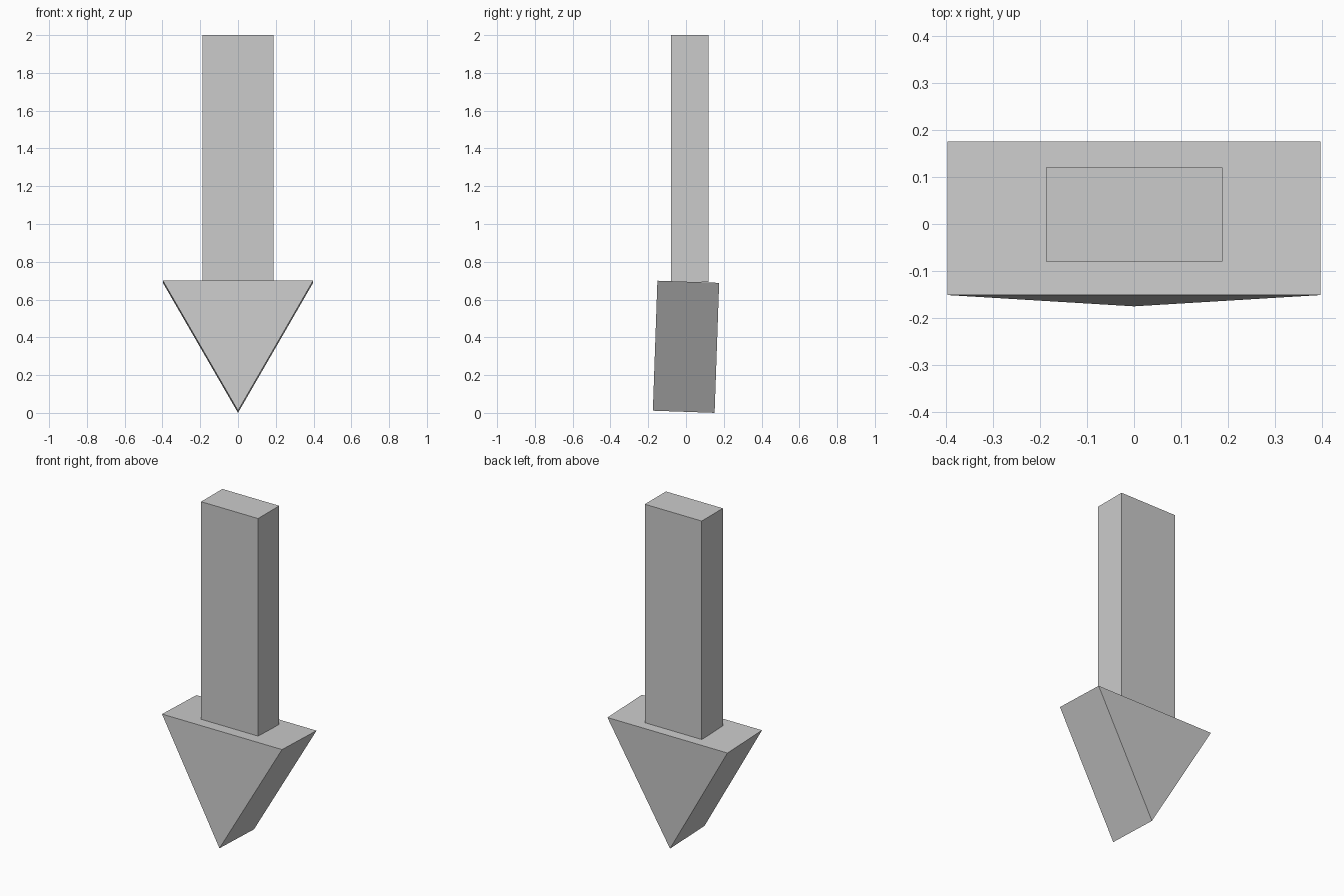
import bpy, bmesh, math
from mathutils import Matrix

if "Cube" in bpy.data.objects:
    bpy.data.objects.remove(bpy.data.objects["Cube"])


def prism(name, profile, depth, matrix):
    """Extrude an x-z outline along y, centred on y = 0, then place it."""
    bm = bmesh.new()
    face = bm.faces.new([bm.verts.new((x, -depth / 2, z)) for x, z in profile])
    ext = bmesh.ops.extrude_face_region(bm, geom=[face], use_keep_orig=True)
    for v in ext["geom"]:
        if isinstance(v, bmesh.types.BMVert):
            v.co.y += depth
    bmesh.ops.transform(bm, matrix=matrix, verts=bm.verts)
    bmesh.ops.recalc_face_normals(bm, faces=bm.faces)
    mesh = bpy.data.meshes.new(name)
    bm.to_mesh(mesh)
    bm.free()
    obj = bpy.data.objects.new(name, mesh)
    bpy.context.collection.objects.link(obj)
    return obj


# Arrow head: equilateral triangle pointing down, leaning 2 degrees
width, depth, tilt = 0.795, 0.327, math.radians(-2)
height = width * math.sqrt(3) / 2
head = [(0, -height / 2), (width / 2, height / 2), (-width / 2, height / 2)]
prism("arrow_head", head, depth,
      Matrix.Translation((0, 0, 0.35)) @ Matrix.Rotation(tilt, 4, 'X'))

# Upright shaft, seated just into the top of the head
shaft = [(-0.188, 0.692), (0.189, 0.692), (0.189, 2.0), (-0.188, 2.0)]
prism("arrow_shaft", shaft, 0.2, Matrix.Translation((0, 0.02, 0)))
